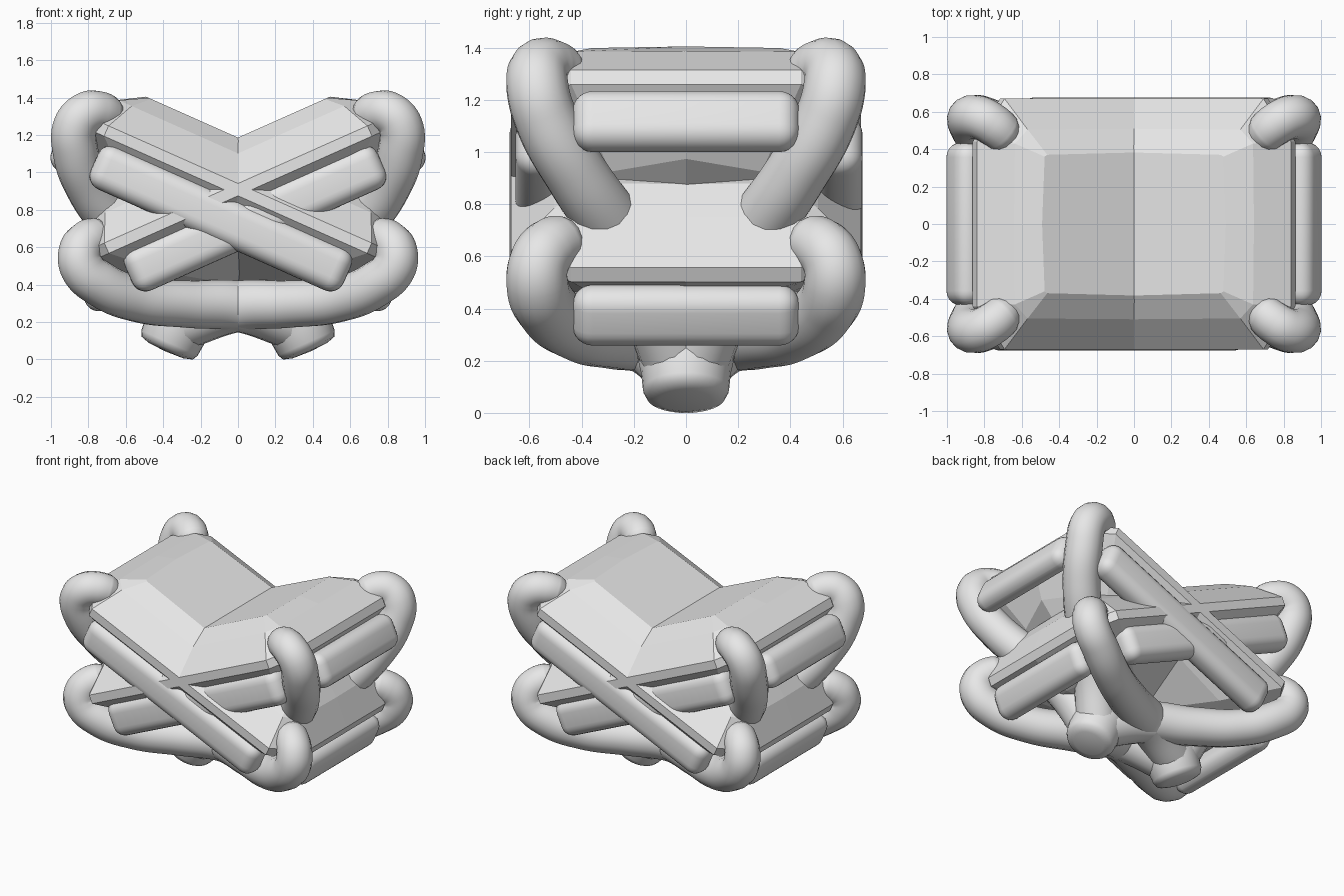
import bpy, bmesh, math
from mathutils import Matrix

if "Cube" in bpy.data.objects:
    bpy.data.objects.remove(bpy.data.objects["Cube"])

TILT = math.radians(24)
grey = bpy.data.materials.new("light_grey")
grey.diffuse_color = (0.8, 0.8, 0.8, 1)
grey.use_nodes = True
grey.node_tree.nodes["Principled BSDF"].inputs["Base Color"].default_value = grey.diffuse_color


def finish(name, mesh, matrix, smooth_angle=None):
    """Place a mesh in its tilted setting and shade it."""
    obj = bpy.data.objects.new(name, mesh)
    bpy.context.collection.objects.link(obj)
    mesh.materials.clear()
    mesh.materials.append(grey)
    obj.matrix_world = matrix
    bpy.ops.object.select_all(action='DESELECT')
    obj.select_set(True)
    bpy.context.view_layer.objects.active = obj
    if smooth_angle:
        bpy.ops.object.shade_smooth_by_angle(angle=math.radians(smooth_angle))
    return obj


def ring(bm, a, b, c, d, w, ea, eb):
    """Rectangle a x b, corners cut to c (long side) and d (end), mid-sides bulged by ea, eb."""
    pts = [(a, -d), (a + ea, 0), (a, d), (c, b), (0, b + eb), (-c, b),
           (-a, d), (-a - ea, 0), (-a, -d), (-c, -b), (0, -b - eb), (c, -b)]
    return [bm.verts.new((x, y, w)) for x, y in pts]


def gem(name, matrix):
    # half length, half depth, half long side, half end side, height, end bulge, side bulge
    levels = [(.18, .03, .16, .01, -.50, .05, 0), (.62, .42, .52, .29, -.26, .12, .05),
              (.93, .67, .77, .44, -.032, 0, 0), (.93, .67, .77, .44, .028, 0, 0),
              (.775, .505, .70, .43, .175, .005, .005), (.635, .37, .62, .36, .252, .015, .015)]
    bm = bmesh.new()
    rings = [ring(bm, *lv) for lv in levels]
    for lo, hi in zip(rings, rings[1:]):
        for i in range(12):
            j = (i + 1) % 12
            bm.faces.new((lo[i], lo[j], hi[j], hi[i]))
    bm.faces.new(rings[-1])
    bm.faces.new(rings[0][::-1])
    bmesh.ops.recalc_face_normals(bm, faces=bm.faces)
    mesh = bpy.data.meshes.new(name)
    bm.to_mesh(mesh)
    bm.free()
    finish(name, mesh, matrix)


def bar(name, size, loc, matrix):
    """Rounded bar of the gallery rail."""
    bm = bmesh.new()
    bmesh.ops.create_cube(bm, size=1, matrix=Matrix.Translation(loc) @ Matrix.Diagonal((*size, 1)))
    bmesh.ops.bevel(bm, geom=bm.edges[:], offset=.078, segments=6, profile=.5, affect='EDGES')
    mesh = bpy.data.meshes.new(name)
    bm.to_mesh(mesh)
    bm.free()
    finish(name, mesh, matrix, 60)


def prong(name, sx, sy, matrix):
    """Claw sweeping from the stem out around one corner of the stone."""
    path = [(.0, .02, -.80, .14), (.25, .145, -.575, .138), (.50, .275, -.45, .128),
            (.73, .42, -.32, .122), (.875, .53, -.17, .122), (.932, .57, -.04, .12),
            (.905, .562, .04, .116), (.85, .525, .072, .114), (.80, .485, .075, .108),
            (.765, .46, .07, .085), (.742, .442, .065, .02)]
    cu = bpy.data.curves.new(name, 'CURVE')
    cu.dimensions = '3D'
    cu.bevel_depth = 1
    cu.bevel_resolution = 6
    cu.resolution_u = 8
    cu.use_fill_caps = True
    sp = cu.splines.new('BEZIER')
    sp.bezier_points.add(len(path) - 1)
    for p, (x, y, z, r) in zip(sp.bezier_points, path):
        p.co = (x * sx, y * sy, z)
        p.radius = r
        p.handle_left_type = p.handle_right_type = 'AUTO'
    tmp = bpy.data.objects.new("tmp", cu)
    bpy.context.collection.objects.link(tmp)
    bpy.context.view_layer.update()
    mesh = bpy.data.meshes.new_from_object(tmp.evaluated_get(bpy.context.evaluated_depsgraph_get()))
    bpy.data.objects.remove(tmp)
    finish(name, mesh, matrix, 60)


def stem(name, matrix):
    """Turned foot below the stone, where the claws meet."""
    profile = [(0, -.95), (.10, -.945), (.15, -.93), (.165, -.90), (.172, -.83),
               (.195, -.72), (.19, -.62), (0, -.54)]
    bm = bmesh.new()
    vs = [bm.verts.new((r, 0, z)) for r, z in profile]
    es = [bm.edges.new(e) for e in zip(vs, vs[1:])]
    bmesh.ops.spin(bm, geom=vs + es, cent=(0, 0, 0), axis=(0, 0, 1), angle=2 * math.pi, steps=32)
    bmesh.ops.remove_doubles(bm, verts=bm.verts, dist=.0005)
    bmesh.ops.recalc_face_normals(bm, faces=bm.faces)
    mesh = bpy.data.meshes.new(name)
    bm.to_mesh(mesh)
    bm.free()
    finish(name, mesh, matrix, 50)


# Two identical settings crossing each other, tilted left and right
for side, s in (("left", 1), ("right", -1)):
    m = Matrix.Translation((0, 0, .91)) @ Matrix.Rotation(s * TILT, 4, 'Y')
    gem(side + "_gem", m)
    stem(side + "_stem", m)
    for k in (-1, 1):
        tag = "front" if k < 0 else "back"
        # each setting's long rail stands proud on one face only
        proud = .012 if k == -s else -.012
        bar(f"{side}_{tag}_rail", (1.48, .18, .25), (-.02 * s, k * (.575 + proud), -.18), m)
        bar(f"{side}_end_rail_{tag}", (.16, .87, .24), (k * .912, 0, -.18), m)
        for j in (-1, 1):
            prong(f"{side}_{tag}_prong_{'outer' if j * s < 0 else 'inner'}", j, k, m)
